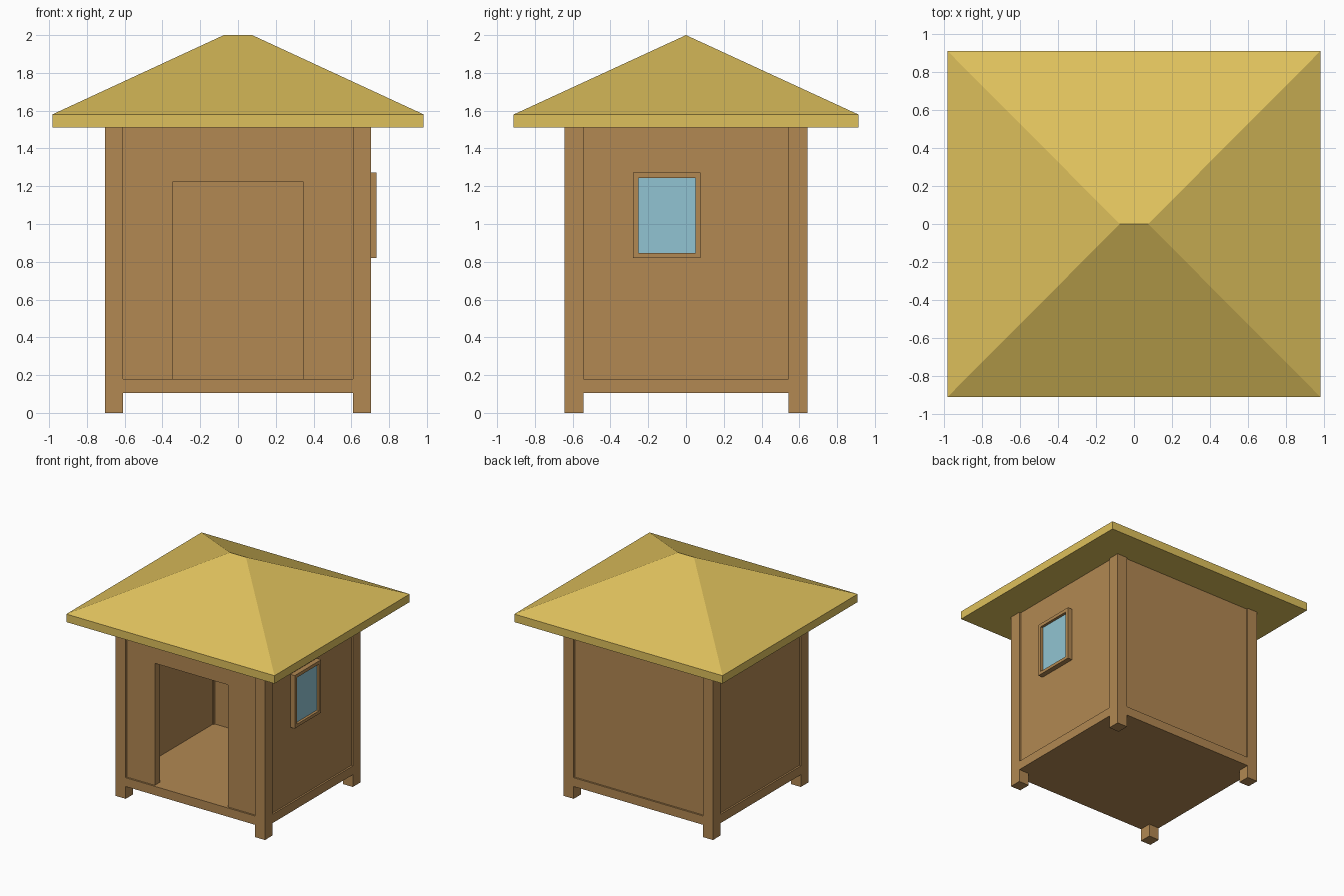
import bpy, bmesh

if "Cube" in bpy.data.objects:
    bpy.data.objects.remove(bpy.data.objects["Cube"])


def material(name, rgb):
    m = bpy.data.materials.new(name)
    m.diffuse_color = (*rgb, 1)
    m.use_nodes = True
    m.node_tree.nodes["Principled BSDF"].inputs["Base Color"].default_value = m.diffuse_color
    return m


WOOD = material("brown wood", (0.445, 0.246, 0.084))
THATCH = material("yellow roof", (0.730, 0.527, 0.107))
GLASS = material("blue glass", (0.283, 0.552, 0.644))


def finish(name, bm, mat):
    bmesh.ops.recalc_face_normals(bm, faces=bm.faces)
    me = bpy.data.meshes.new(name)
    bm.to_mesh(me)
    bm.free()
    me.materials.append(mat)
    ob = bpy.data.objects.new(name, me)
    bpy.context.collection.objects.link(ob)
    return ob


def box(name, lo, hi, mat):
    bm = bmesh.new()
    bmesh.ops.create_cube(bm, size=1)
    for v in bm.verts:
        v.co = [(a + b) / 2 + c * (b - a) for a, b, c in zip(lo, hi, v.co)]
    return finish(name, bm, mat)


def extrude(name, points, offset, mat):
    bm = bmesh.new()
    face = bm.faces.new([bm.verts.new(p) for p in points])
    ext = bmesh.ops.extrude_face_region(bm, geom=[face], use_keep_orig=True)
    verts = [g for g in ext["geom"] if isinstance(g, bmesh.types.BMVert)]
    bmesh.ops.translate(bm, verts=verts, vec=offset)
    return finish(name, bm, mat)


X, Y = 0.705, 0.643          # outer size of the posts
XI, YI = 0.61, 0.542         # inner faces of the posts
Z0, Z1, Z2 = 0.105, 0.18, 1.512
IN, T = 0.015, 0.07          # wall recess and thickness

# floor slab, flush with the posts
box("floor", (-X, -Y, Z0), (X, Y, Z1), WOOD)

# feet and corner posts
for sx, nx in ((-1, "left"), (1, "right")):
    for sy, ny in ((-1, "front"), (1, "back")):
        x0, x1 = sorted((sx * XI, sx * X))
        y0, y1 = sorted((sy * YI, sy * Y))
        box(f"{ny}_{nx}_foot", (x0, y0, 0), (x1, y1, Z0), WOOD)
        box(f"{ny}_{nx}_post", (x0, y0, Z1), (x1, y1, Z2), WOOD)

# back and side walls
box("back_wall", (-XI, Y - IN - T, Z1), (XI, Y - IN, Z2), WOOD)
box("left_wall", (-X + IN, -YI, Z1), (-X + IN + T, YI, Z2), WOOD)
box("right_wall", (X - IN - T, -YI, Z1), (X - IN, YI, Z2), WOOD)

# front wall with doorway
D, DZ = 0.346, 1.222
outline = [(-XI, Z1), (-D, Z1), (-D, DZ), (D, DZ), (D, Z1), (XI, Z1), (XI, Z2), (-XI, Z2)]
extrude("front_wall", [(x, -Y + IN, z) for x, z in outline], (0, T, 0), WOOD)

# window frame: a ring bridged between two rectangles, then extruded outward
bm = bmesh.new()
rings = []
for y0, y1, z0, z1 in ((-0.28, 0.077, 0.82, 1.272), (-0.252, 0.049, 0.846, 1.244)):
    rings.append([bm.verts.new((X - IN, y, z)) for y, z in ((y0, z0), (y1, z0), (y1, z1), (y0, z1))])
faces = []
for i in range(4):
    j = (i + 1) % 4
    faces.append(bm.faces.new((rings[0][i], rings[0][j], rings[1][j], rings[1][i])))
ext = bmesh.ops.extrude_face_region(bm, geom=faces, use_keep_orig=True)
bmesh.ops.translate(bm, verts=[g for g in ext["geom"] if isinstance(g, bmesh.types.BMVert)], vec=(0.042, 0, 0))
finish("window_frame", bm, WOOD)

# window pane
box("window_pane", (X - IN, -0.252, 0.846), (0.71, 0.049, 1.244), GLASS)

# hipped roof: eave slab whose top face rises to a short ridge
bm = bmesh.new()
RX, RY, EAVE, TOP, RIDGE = 0.983, 0.912, 1.58, 2.0, 0.075
corners = [(-RX, -RY), (RX, -RY), (RX, RY), (-RX, RY)]
low = [bm.verts.new((x, y, Z2)) for x, y in corners]
high = [bm.verts.new((x, y, EAVE)) for x, y in corners]
a, b = (bm.verts.new((x, 0, TOP)) for x in (-RIDGE, RIDGE))
bm.faces.new(low)
for i in range(4):
    j = (i + 1) % 4
    bm.faces.new((low[i], low[j], high[j], high[i]))
for f in ((high[0], high[1], b, a), (high[1], high[2], b), (high[2], high[3], a, b), (high[3], high[0], a)):
    bm.faces.new(f)
finish("roof", bm, THATCH)
